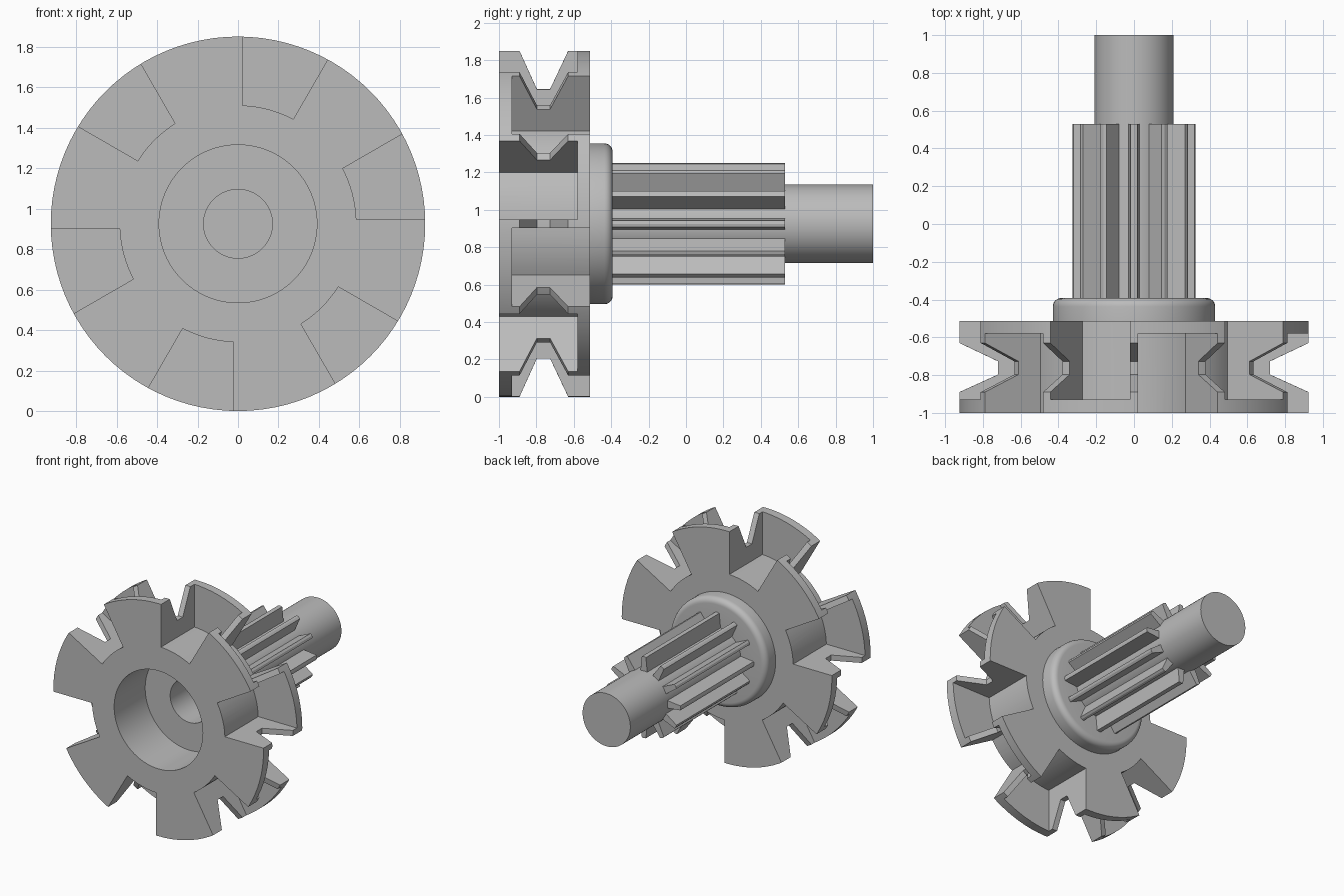
import bpy, bmesh
from math import sin, cos, asin, radians, pi

if "Cube" in bpy.data.objects:
    bpy.data.objects.remove(bpy.data.objects["Cube"])

AXIS_Z = 0.925   # height of the shaft axis, which runs along y
RIM = 0.925      # wheel radius

steel = bpy.data.materials.new("plain_grey")
steel.use_nodes = True
steel.diffuse_color = (0.5, 0.5, 0.5, 1)
steel.node_tree.nodes["Principled BSDF"].inputs["Base Color"].default_value = (0.5, 0.5, 0.5, 1)


def make_object(name, bm):
    bmesh.ops.recalc_face_normals(bm, faces=bm.faces)
    mesh = bpy.data.meshes.new(name)
    bm.to_mesh(mesh)
    bm.free()
    mesh.materials.append(steel)
    obj = bpy.data.objects.new(name, mesh)
    bpy.context.collection.objects.link(obj)
    return obj


def add_prism(bm, outline, y0, y1):
    """Extrude an outline of (x, z) points around the axis from y0 to y1."""
    face = bm.faces.new([bm.verts.new((x, y0, AXIS_Z + z)) for x, z in outline])
    new = bmesh.ops.extrude_face_region(bm, geom=[face], use_keep_orig=True)["geom"]
    verts = [g for g in new if isinstance(g, bmesh.types.BMVert)]
    bmesh.ops.translate(bm, verts=verts, vec=(0, y1 - y0, 0))


def activate(obj):
    bpy.ops.object.select_all(action='DESELECT')
    obj.select_set(True)
    bpy.context.view_layer.objects.active = obj


# Wheel, collar and shaft: one turned profile of (radius, y)
fillet = [(0.385 + 0.045 * cos(a), -0.437 + 0.045 * sin(a))
          for a in [i * pi / 12 for i in range(7)]]
profile = ([(0, 0.0), (0.17, 0.0), (0.17, -0.61), (0.39, -0.61), (0.39, -1),
            (RIM, -1), (RIM, -0.89), (0.72, -0.797), (0.72, -0.727),
            (RIM, -0.63), (RIM, -0.513), (0.43, -0.513)]
           + fillet + [(0.21, -0.392), (0.21, 1), (0, 1)])
bm = bmesh.new()
verts = [bm.verts.new((r, y, AXIS_Z)) for r, y in profile]
edges = [bm.edges.new(pair) for pair in zip(verts, verts[1:])]
bmesh.ops.spin(bm, geom=verts + edges, cent=(0, 0, AXIS_Z), axis=(0, 1, 0),
               angle=2 * pi, steps=96)
bmesh.ops.remove_doubles(bm, verts=bm.verts, dist=0.0002)
wheel = make_object("notched_wheel_and_shaft", bm)

# Notches: wedges cut alternately from the front and from the back
bm = bmesh.new()
for k in range(12):
    start = radians(30 * k)
    outline = []
    for r, order in ((0.585, range(9)), (1.1, range(8, -1, -1))):
        gap = asin(0.022 / r)
        for i in order:
            a = start + gap + (pi / 6 - 2 * gap) * i / 8
            outline.append((r * cos(a), r * sin(a)))
    if k % 2 == 0:
        add_prism(bm, outline, -1.1, -0.58)
    else:
        add_prism(bm, outline, -0.93, -0.4)
cutter = make_object("notch_cutter", bm)
cutter.hide_render = True

activate(wheel)
cut = wheel.modifiers.new("notches", 'BOOLEAN')
cut.operation = 'DIFFERENCE'
cut.solver = 'EXACT'
cut.use_self = True
cut.object = cutter
bpy.ops.object.modifier_apply(modifier=cut.name)
bpy.data.objects.remove(cutter)

# Pinion: twelve tapered teeth around the shaft
bm = bmesh.new()
tooth = [(0.195, -0.031), (0.321, -0.018), (0.325, 0), (0.321, 0.018), (0.195, 0.031)]
for k in range(12):
    c, s = cos(k * pi / 6), sin(k * pi / 6)
    add_prism(bm, [(r * c - w * s, r * s + w * c) for r, w in tooth], -0.41, 0.53)
pinion = make_object("pinion_teeth", bm)

for obj in (wheel, pinion):
    activate(obj)
    bpy.ops.object.shade_smooth_by_angle(angle=radians(25))
